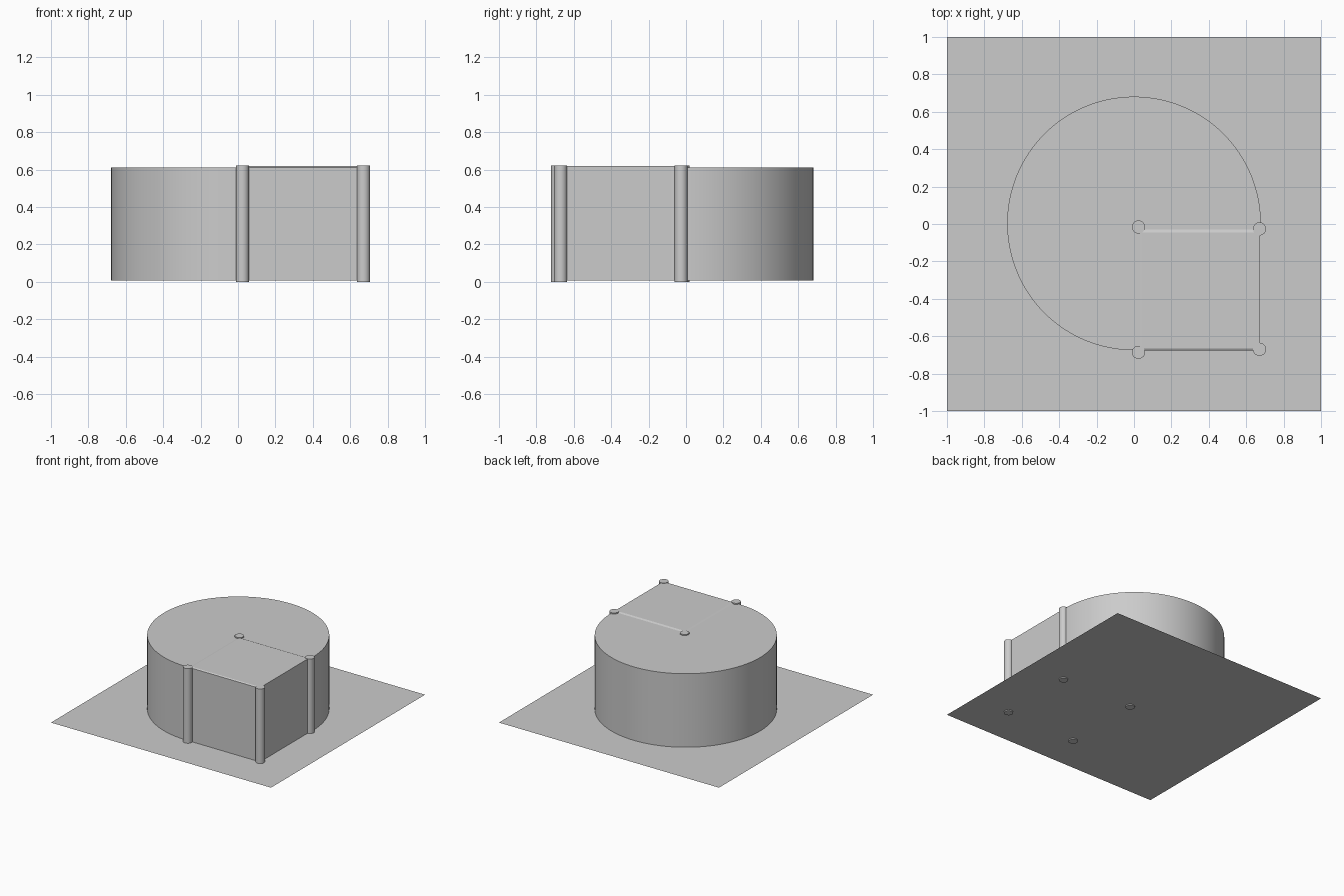
import bpy, bmesh

if "Cube" in bpy.data.objects:
    bpy.data.objects.remove(bpy.data.objects["Cube"])

BASE, DRUM_TOP, BLOCK_TOP = 0.008, 0.612, 0.618


def smooth(obj):
    bpy.ops.object.select_all(action='DESELECT')
    obj.select_set(True)
    bpy.context.view_layer.objects.active = obj
    bpy.ops.object.shade_smooth_by_angle()


def upright(name, x, y, r, z0, z1, sides):
    bpy.ops.mesh.primitive_cylinder_add(vertices=sides, radius=r, depth=z1 - z0,
                                        location=(x, y, (z0 + z1) / 2))
    obj = bpy.context.object
    obj.name = name
    smooth(obj)
    return obj


# thin square ground sheet
bpy.ops.mesh.primitive_plane_add(size=2, location=(0, 0, BASE))
bpy.context.object.name = "base_sheet"

# round drum
upright("round_drum", 0, 0.003, 0.678, BASE, DRUM_TOP, 128)

# square corner block with sloped top edges on three sides
bm = bmesh.new()
levels = [(BASE, 0.03, 0.673, -0.675, -0.03),
          (DRUM_TOP, 0.03, 0.673, -0.675, -0.03),
          (BLOCK_TOP, 0.045, 0.673, -0.665, -0.045)]
rings = [[bm.verts.new((x, y, z)) for x, y in ((x0, y0), (x1, y0), (x1, y1), (x0, y1))]
         for z, x0, x1, y0, y1 in levels]
for low, high in zip(rings, rings[1:]):
    for i in range(4):
        j = (i + 1) % 4
        bm.faces.new((low[i], low[j], high[j], high[i]))
bm.faces.new(rings[-1])
bm.faces.new(rings[0][::-1])
mesh = bpy.data.meshes.new("corner_block")
bm.to_mesh(mesh)
bm.free()
bpy.context.collection.objects.link(bpy.data.objects.new("corner_block", mesh))

# four round corner posts
posts = [(0.024, -0.016), (0.671, -0.026), (0.024, -0.686), (0.671, -0.67)]
for i, (x, y) in enumerate(posts):
    upright(f"corner_post_{i + 1}", x, y, 0.035, 0.0, 0.621, 32)
